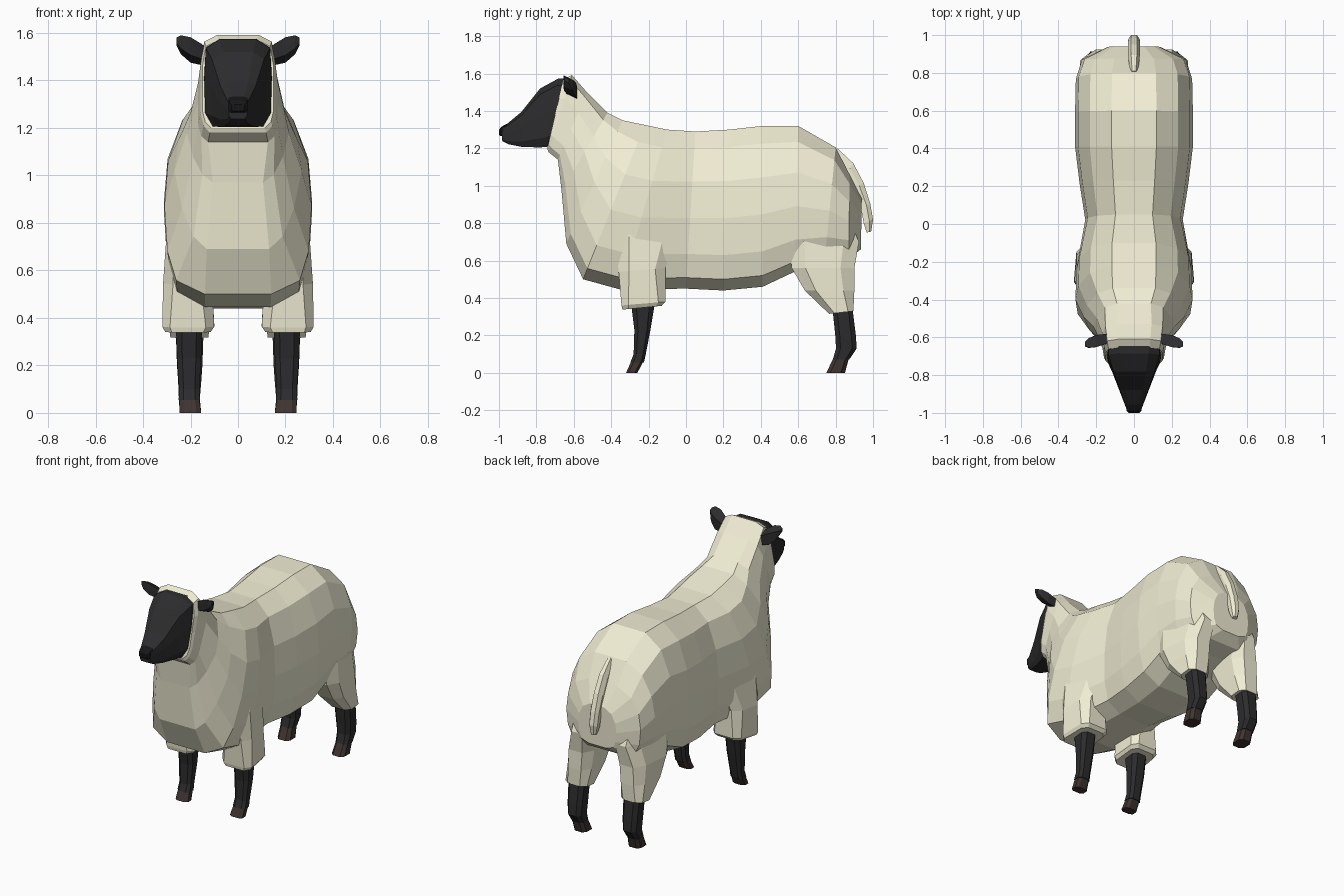
import bpy, bmesh


def material(name, color):
    m = bpy.data.materials.new(name)
    m.diffuse_color = (*color, 1)
    return m


WOOL = material("wool", (0.88, 0.85, 0.66))
BLACK = material("black_skin", (0.025, 0.025, 0.027))
NOSE = material("nose", (0.008, 0.008, 0.008))
HOOF = material("hoof", (0.05, 0.034, 0.03))


def loft(name, rings, mat, mirror=False):
    """Skin a stack of equal-sized rings and cap both ends."""
    bm = bmesh.new()
    loops = [[bm.verts.new(p) for p in r] for r in rings]
    n = len(loops[0])
    for a, b in zip(loops, loops[1:]):
        for i in range(n):
            j = (i + 1) % n
            bm.faces.new((a[i], a[j], b[j], b[i]))
    bm.faces.new(loops[0])
    bm.faces.new(loops[-1])
    bmesh.ops.recalc_face_normals(bm, faces=bm.faces)
    me = bpy.data.meshes.new(name)
    bm.to_mesh(me)
    bm.free()
    me.materials.append(mat)
    ob = bpy.data.objects.new(name, me)
    bpy.context.collection.objects.link(ob)
    if mirror:
        ob.modifiers.new("mirror", 'MIRROR').use_mirror_merge = False
    return ob


def span(section, ty, tz, by, bz, w):
    """Symmetric ring hung between a top and a bottom point, half width w."""
    half = [(u * w, ty + (by - ty) * t, tz + (bz - tz) * t) for u, t in section]
    return half + [(-x, y, z) for x, y, z in reversed(half)]


def box_ring(x0, x1, y0, y1, z, tilt=0.0, slant=0.0, c=0.22):
    """Chamfered box ring; tilt raises the rear, slant pulls the outer rear inwards."""
    pts = [(c, 0), (1 - c, 0), (1, c), (1, 1 - c), (1 - c, 1), (c, 1), (0, 1 - c), (0, c)]
    return [(x0 + (x1 - x0 - slant * v) * u, y0 + (y1 - y0) * v, z + tilt * v) for u, v in pts]


# Woolly body and neck
NECK = [(0.55, 0), (0.9, 0.07), (1, 0.3), (1, 0.55), (1, 0.8), (0.92, 0.93), (0.75, 1)]
CHEST = [(0.42, 0), (0.72, 0.09), (0.93, 0.3), (1, 0.5), (0.88, 0.74), (0.70, 0.92), (0.49, 1)]
BODY = [(0.38, 0), (0.75, 0.11), (0.95, 0.32), (1, 0.55), (0.96, 0.78), (0.84, 0.93), (0.45, 1)]
loft("woolly_body", [span(NECK, *r) for r in [
    (-0.655, 1.57, -0.742, 1.20, 0.150),
    (-0.61, 1.592, -0.735, 1.18, 0.158),
    (-0.53, 1.50, -0.685, 1.14, 0.168),
]] + [span(CHEST, *r) for r in [
    (-0.42, 1.39, -0.665, 0.97, 0.215),
    (-0.34, 1.35, -0.64, 0.69, 0.268),
]] + [span(BODY, *r) for r in [
    (-0.22, 1.325, -0.55, 0.50, 0.31),
    (-0.10, 1.30, -0.35, 0.445, 0.305),
    (0.05, 1.29, 0.00, 0.45, 0.258),
    (0.23, 1.30, 0.20, 0.44, 0.288),
    (0.41, 1.32, 0.41, 0.46, 0.312),
    (0.60, 1.32, 0.58, 0.54, 0.312),
    (0.80, 1.205, 0.74, 0.59, 0.308),
    (0.875, 1.06, 0.87, 0.61, 0.275),
    (0.94, 0.93, 0.935, 0.66, 0.14),
]], WOOL)

# Head and nose
HEAD = [(0.55, 0), (0.95, 0.1), (1, 0.45), (0.97, 0.85), (0.75, 1)]
loft("head", [span(HEAD, *r) for r in [
    (-0.64, 1.575, -0.72, 1.22, 0.143),
    (-0.685, 1.572, -0.745, 1.207, 0.142),
    (-0.78, 1.52, -0.79, 1.205, 0.115),
    (-0.88, 1.395, -0.88, 1.208, 0.078),
    (-0.955, 1.332, -0.95, 1.222, 0.050),
    (-0.988, 1.312, -0.982, 1.238, 0.038),
]], BLACK)
loft("nose", [span(HEAD, *r) for r in [
    (-0.955, 1.333, -0.96, 1.275, 0.042),
    (-0.988, 1.315, -0.99, 1.265, 0.040),
    (-1.0, 1.298, -1.0, 1.272, 0.028),
]], NOSE)

# Ears: six-sided leaf leaning forward, (x, y, z low, z high, thickness)
ears = []
for x, y, lo, hi, t in [(0.12, -0.605, 1.49, 1.53, 0.02), (0.155, -0.61, 1.465, 1.555, 0.028),
                        (0.20, -0.62, 1.475, 1.582, 0.032), (0.24, -0.63, 1.51, 1.59, 0.026),
                        (0.26, -0.637, 1.55, 1.58, 0.012)]:
    m, q, s = (lo + hi) / 2, (hi - lo) / 5, (hi - lo) * 0.3
    ears.append([(x, y - s, hi), (x, y - t, m + q), (x, y - t, m - q),
                 (x, y + s, lo), (x, y + t, m - q), (x, y + t, m + q)])
loft("ears", ears, BLACK, True)

# Front legs
loft("front_leg_wool", [
    box_ring(0.10, 0.27, -0.38, -0.12, 0.95, 0, 0.03),
    box_ring(0.10, 0.318, -0.38, -0.04, 0.72, 0.04, 0.07),
    box_ring(0.11, 0.320, -0.36, -0.11, 0.54, 0.02, 0.02),
    box_ring(0.10, 0.322, -0.345, -0.11, 0.36, 0.02, 0.02, 0.16),
    box_ring(0.115, 0.310, -0.34, -0.13, 0.338, 0.02, 0.02, 0.16),
], WOOL, True)
loft("front_leg", [
    box_ring(0.150, 0.262, -0.295, -0.165, 0.38),
    box_ring(0.155, 0.257, -0.276, -0.190, 0.23),
    box_ring(0.163, 0.248, -0.280, -0.215, 0.10),
    box_ring(0.160, 0.250, -0.298, -0.225, 0.055),
], BLACK, True)
loft("front_hoof", [
    box_ring(0.164, 0.246, -0.294, -0.228, 0.06),
    box_ring(0.155, 0.247, -0.320, -0.260, 0.0),
], HOOF, True)

# Hind legs
loft("hind_leg_wool", [
    box_ring(0.09, 0.270, 0.56, 0.83, 0.92, 0, 0.04),
    box_ring(0.09, 0.312, 0.55, 0.925, 0.70, 0, 0.08),
    box_ring(0.10, 0.307, 0.565, 0.90, 0.56, 0, 0.03),
    box_ring(0.11, 0.300, 0.635, 0.90, 0.44, 0, 0.02),
    box_ring(0.125, 0.285, 0.765, 0.895, 0.315, 0.015),
], WOOL, True)
loft("hind_leg", [
    box_ring(0.145, 0.262, 0.783, 0.890, 0.345),
    box_ring(0.150, 0.257, 0.798, 0.908, 0.20),
    box_ring(0.155, 0.252, 0.802, 0.913, 0.13),
    box_ring(0.160, 0.250, 0.785, 0.872, 0.07),
], BLACK, True)
loft("hind_hoof", [
    box_ring(0.162, 0.248, 0.787, 0.870, 0.075),
    box_ring(0.155, 0.247, 0.750, 0.850, 0.0),
], HOOF, True)

# Tail: ring between an outer and an inner edge
TAIL = [(0.5, 0), (1, 0.4), (0.9, 1)]
loft("tail", [span(TAIL, *r) for r in [
    (0.81, 1.20, 0.79, 1.14, 0.02),
    (0.895, 1.12, 0.85, 1.05, 0.03),
    (0.95, 1.015, 0.89, 0.98, 0.032),
    (0.985, 0.905, 0.935, 0.88, 0.032),
    (1.0, 0.82, 0.95, 0.80, 0.030),
    (0.99, 0.755, 0.965, 0.75, 0.018),
]], WOOL)
